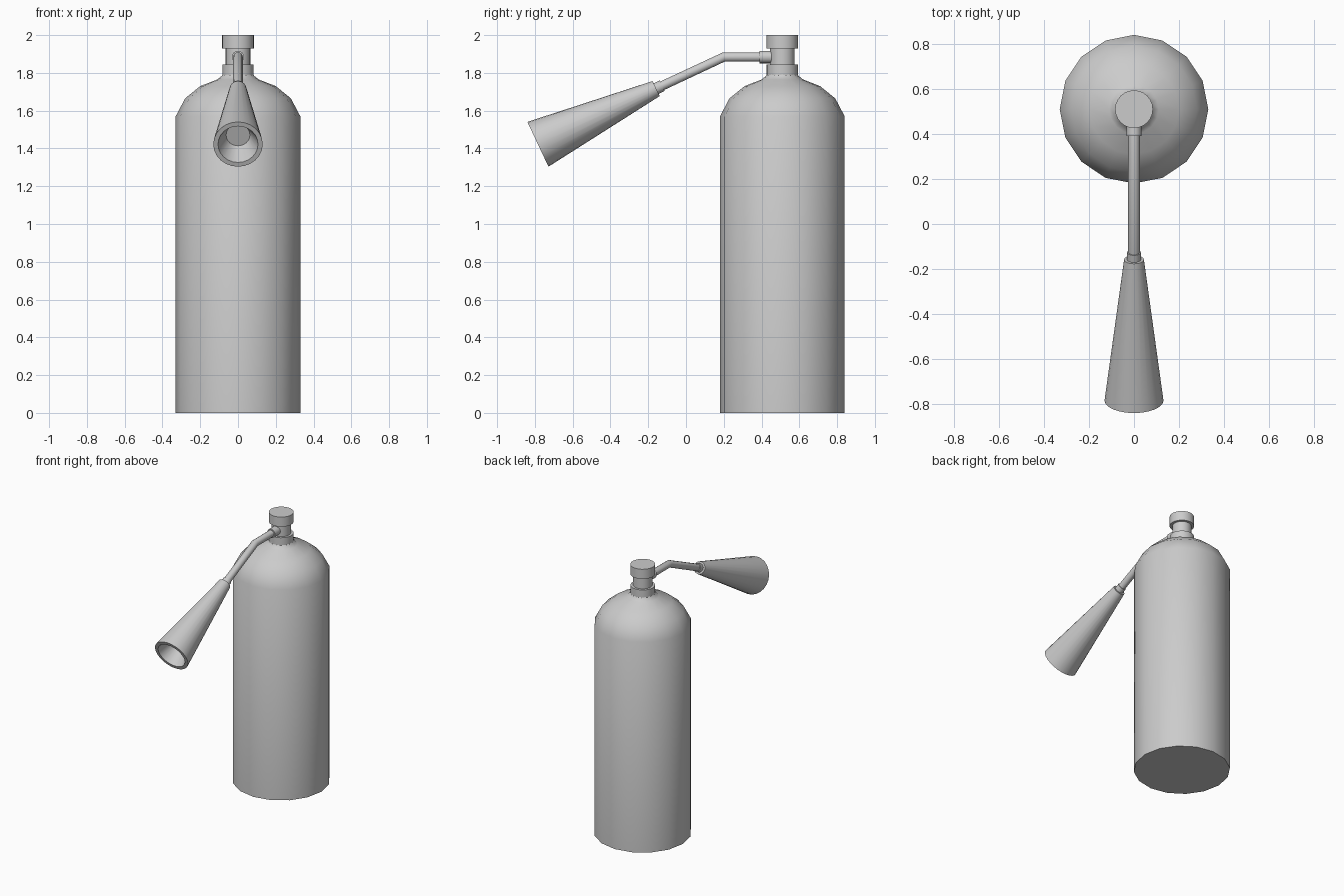
import bpy, bmesh
from math import cos, sin, tau, radians
from mathutils import Vector

if "Cube" in bpy.data.objects:
    bpy.data.objects.remove(bpy.data.objects["Cube"])


def smooth(obj, angle):
    bpy.ops.object.select_all(action='DESELECT')
    obj.select_set(True)
    bpy.context.view_layer.objects.active = obj
    bpy.ops.object.shade_smooth_by_angle(angle=radians(angle))


def lathe(name, profile, origin, axis=(0, 0, 1), sides=16, angle=40):
    """Spin (radius, height) points around an axis; radius 0 makes a pole."""
    bm = bmesh.new()
    turn = Vector((0, 0, 1)).rotation_difference(Vector(axis).normalized())
    rings = []
    for r, h in profile:
        n = sides if r > 0 else 1
        rings.append([bm.verts.new(Vector(origin) + turn @ Vector(
            (r * cos(tau * i / sides), r * sin(tau * i / sides), h))) for i in range(n)])
    for a, b in zip(rings, rings[1:]):
        for i in range(sides):
            j = (i + 1) % sides
            quad = [a[i % len(a)], a[j % len(a)], b[j % len(b)], b[i % len(b)]]
            bm.faces.new(list(dict.fromkeys(quad)))
    bmesh.ops.recalc_face_normals(bm, faces=bm.faces)
    mesh = bpy.data.meshes.new(name)
    bm.to_mesh(mesh)
    bm.free()
    obj = bpy.data.objects.new(name, mesh)
    bpy.context.collection.objects.link(obj)
    smooth(obj, angle)
    return obj


BASE = (0, 0.51, 0)

# Cylinder with domed shoulder
lathe("tank", [(0, 0), (0.33, 0), (0.33, 1.57), (0.28, 1.665), (0.20, 1.73),
               (0.11, 1.765), (0.085, 1.785), (0.08, 1.80), (0, 1.80)], BASE)

# Valve: collar, neck and cap
lathe("valve", [(0, 1.785), (0.083, 1.785), (0.083, 1.845), (0.065, 1.845),
                (0.065, 1.928), (0.084, 1.928), (0.084, 2.0), (0, 2.0)], BASE, sides=24)

# Hose path and horn axis
bend = Vector((0, 0.20, 1.884))
neck = Vector((0, -0.158, 1.717))
mouth = Vector((0, -0.784, 1.422))
out = (mouth - neck).normalized()
length = (mouth - neck).length

# Bent discharge pipe
curve = bpy.data.curves.new("pipe", 'CURVE')
curve.dimensions = '3D'
curve.bevel_depth = 0.026
curve.bevel_resolution = 3
curve.use_fill_caps = True
spline = curve.splines.new('POLY')
path = [Vector((0, 0.46, 1.884)), bend, neck + out * 0.02]
spline.points.add(len(path) - 1)
for point, co in zip(spline.points, path):
    point.co = (*co, 1)
pipe = bpy.data.objects.new("pipe", curve)
bpy.context.collection.objects.link(pipe)
bpy.ops.object.select_all(action='DESELECT')
pipe.select_set(True)
bpy.context.view_layer.objects.active = pipe
bpy.ops.object.convert(target='MESH')
smooth(bpy.context.object, 40)

# Ferrules at both pipe ends
for name, start, axis, r, h in (
        ("valve_ferrule", Vector((0, 0.39, 1.884)), (0, 1, 0), 0.033, 0.065),
        ("horn_ferrule", neck - out * 0.035, out, 0.031, 0.045)):
    lathe(name, [(0, 0), (r, 0), (r, h), (0, h)], start, axis)

# Hollow horn with thick rim and recessed inner floor
lathe("horn", [(0, 0), (0.044, 0), (0.131, length), (0.106, length),
               (0.063, length - 0.115), (0, length - 0.115)], neck, out, sides=24, angle=35)
